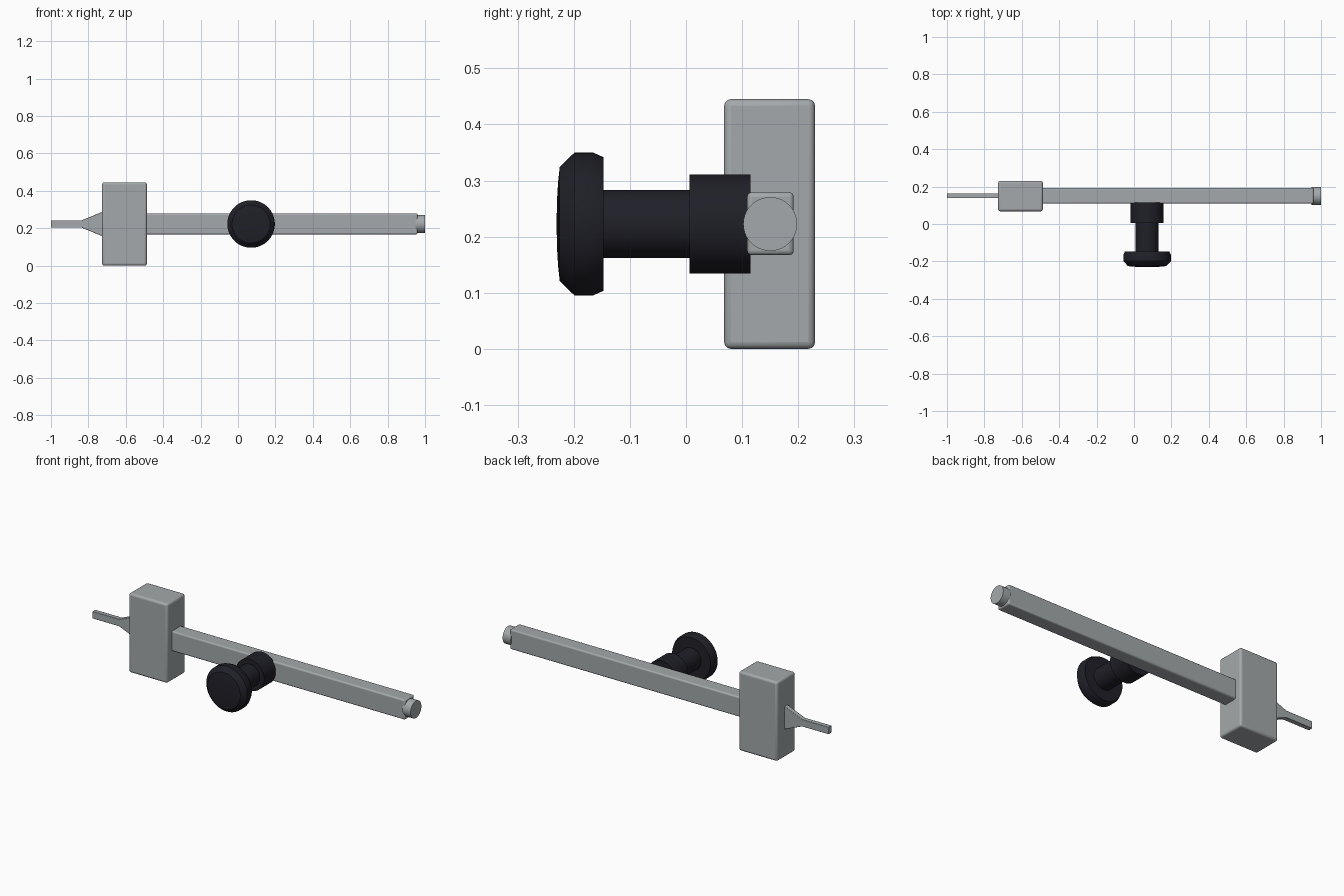
import bpy, bmesh, math
from mathutils import Matrix, Vector

if "Cube" in bpy.data.objects:
    bpy.data.objects.remove(bpy.data.objects["Cube"])


def material(name, color):
    m = bpy.data.materials.new(name)
    m.diffuse_color = (*color, 1)
    m.use_nodes = True
    m.node_tree.nodes["Principled BSDF"].inputs["Base Color"].default_value = m.diffuse_color
    return m


GREY = material("satin grey metal", (0.37, 0.395, 0.405))
DARK = material("dark blue black", (0.014, 0.014, 0.021))
CY, CZ = 0.15, 0.2225  # shared axis of bar, tongue and end cap


def finish(name, bm, mat, bevel=0, segs=3):
    bmesh.ops.recalc_face_normals(bm, faces=bm.faces)
    me = bpy.data.meshes.new(name)
    bm.to_mesh(me)
    bm.free()
    me.materials.append(mat)
    ob = bpy.data.objects.new(name, me)
    bpy.context.collection.objects.link(ob)
    if bevel:
        b = ob.modifiers.new("bevel", "BEVEL")
        b.width, b.segments = bevel, segs
    bpy.ops.object.select_all(action="DESELECT")
    ob.select_set(True)
    bpy.context.view_layer.objects.active = ob
    bpy.ops.object.shade_smooth_by_angle(angle=math.radians(35))
    return ob


def box(name, lo, hi, mat, bevel):
    bm = bmesh.new()
    lo, hi = Vector(lo), Vector(hi)
    bmesh.ops.create_cube(bm, size=1, matrix=Matrix.Translation((lo + hi) / 2)
                          @ Matrix.Diagonal((*(hi - lo), 1)))
    return finish(name, bm, mat, bevel)


def lathe(name, profile, origin, axis, mat, n=64):
    """Revolve (radius, distance) pairs around an axis through origin."""
    bm = bmesh.new()
    rot = Vector((0, 0, 1)).rotation_difference(Vector(axis)).to_matrix()
    rings = []
    for r, d in profile:
        rings.append([bm.verts.new(Vector(origin) + rot @ Vector(
            (r * math.cos(2 * math.pi * i / n), r * math.sin(2 * math.pi * i / n), d)))
            for i in range(n)])
    for a, b in zip(rings, rings[1:]):
        for i in range(n):
            j = (i + 1) % n
            bm.faces.new((a[i], a[j], b[j], b[i]))
    bm.faces.new(rings[0])
    bm.faces.new(rings[-1])
    return finish(name, bm, mat)


# Head block and long bar
box("head_block", (-0.727, 0.068, 0), (-0.487, 0.23, 0.445), GREY, 0.012)
box("long_bar", (-0.50, 0.109, 0.167), (0.96, 0.192, 0.279), GREY, 0.008)

# Round cap on the bar end
lathe("end_cap", [(0.048, 0), (0.048, 0.05)], (0.95, CY, CZ), (1, 0, 0), GREY)

# Flared flat tongue on the other end, outline mirrored about its axis
half = [(-1.0, 0.02), (-0.835, 0.02), (-0.728, 0.064), (-0.715, 0.064)]
outline = [(x, h) for x, h in half] + [(x, -h) for x, h in reversed(half)]
bm = bmesh.new()
face = bm.faces.new([bm.verts.new((x, CY - 0.012, CZ + h)) for x, h in outline])
ext = bmesh.ops.extrude_face_region(bm, geom=[face])
bmesh.ops.translate(bm, vec=(0, 0.026, 0),
                    verts=[v for v in ext["geom"] if isinstance(v, bmesh.types.BMVert)])
finish("tongue", bm, GREY, 0.002, 2)

# Turned knob: collar, neck and chamfered grip with a slightly domed face
knob = [(0.088, -0.115), (0.088, -0.006), (0.061, -0.006), (0.061, 0.147),
        (0.119, 0.147), (0.127, 0.165), (0.127, 0.199), (0.102, 0.225),
        (0.075, 0.228), (0.04, 0.23), (0.01, 0.2305)]
lathe("knob", knob, (0.07, 0, CZ), (0, -1, 0), DARK)
